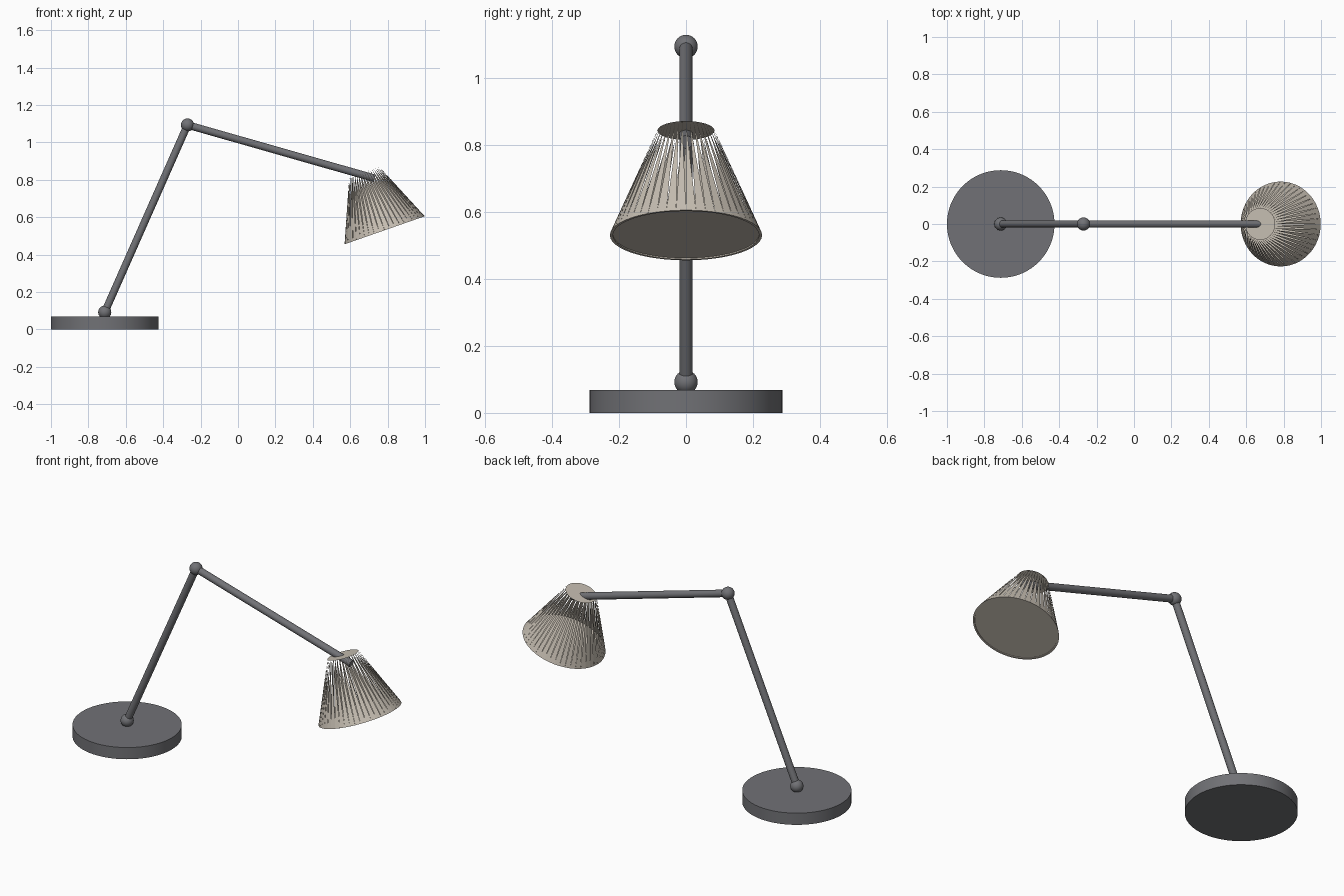
import bpy, bmesh, math
from mathutils import Vector, Matrix

cube = bpy.data.objects.get("Cube")
if cube:
    bpy.data.objects.remove(cube, do_unlink=True)


def material(name, rgb):
    m = bpy.data.materials.new(name)
    m.use_nodes = True
    m.diffuse_color = (*rgb, 1)
    bsdf = next(n for n in m.node_tree.nodes if n.type == 'BSDF_PRINCIPLED')
    bsdf.inputs["Base Color"].default_value = (*rgb, 1)
    bsdf.inputs["Roughness"].default_value = 0.6
    return m


GREY = material("dark grey metal", (0.165, 0.167, 0.18))
BEIGE = material("warm beige", (0.56, 0.51, 0.44))


def finish(obj, name, mat):
    obj.name = obj.data.name = name
    obj.data.materials.append(mat)
    bpy.ops.object.shade_smooth_by_angle(angle=math.radians(35))
    return obj


def rod(name, a, b, radius, segments=32):
    a, b = Vector(a), Vector(b)
    axis = b - a
    bpy.ops.mesh.primitive_cylinder_add(
        vertices=segments, radius=radius, depth=axis.length, location=(a + b) / 2,
        rotation=axis.to_track_quat('Z', 'Y').to_euler())
    return finish(bpy.context.object, name, GREY)


def ball(name, centre, radius):
    bpy.ops.mesh.primitive_uv_sphere_add(segments=32, ring_count=16,
                                         radius=radius, location=centre)
    return finish(bpy.context.object, name, GREY)


# Base, joints and two arms
BASE_X = -0.7125
low_joint = (BASE_X, 0, 0.092)
elbow = (-0.27, 0, 1.093)
rod("base", (BASE_X, 0, 0), (BASE_X, 0, 0.068), 0.2875, 96)
ball("lower_joint", low_joint, 0.035)
ball("elbow_joint", elbow, 0.035)
rod("lower_arm", low_joint, elbow, 0.02)
rod("upper_arm", elbow, (0.73, 0, 0.808), 0.02)

# Lampshade frame: local z runs from the rim up to the cap, tilted towards -x
TILT = math.asin(0.33)
SHADE = Matrix.Translation((0.784, 0, 0.53)) @ Matrix.Rotation(-TILT, 4, 'Y')
RIM_R, CAP_R, HEIGHT, SLATS = 0.227, 0.085, 0.331, 48


def shade_part(name, build):
    bm = bmesh.new()
    build(bm)
    mesh = bpy.data.meshes.new(name)
    bm.to_mesh(mesh)
    bm.free()
    obj = bpy.data.objects.new(name, mesh)
    obj.matrix_world = SHADE
    mesh.materials.append(BEIGE)
    bpy.context.collection.objects.link(obj)
    return obj


def ring(bm, radius, z):
    return [bm.verts.new((radius * math.cos(math.tau * i / SLATS),
                          radius * math.sin(math.tau * i / SLATS), z))
            for i in range(SLATS)]


# Tapering slats: wide at the rim, pointed at the cap
def slats(bm):
    low, high = ring(bm, RIM_R, 0), ring(bm, CAP_R, HEIGHT)
    for i in range(SLATS):
        bm.faces.new((low[i], low[(i + 1) % SLATS], high[i]))


# Flat cap on top
def cap(bm):
    bm.faces.new(ring(bm, CAP_R, HEIGHT))


# Narrow rim around a slightly recessed diffuser
def rim(bm):
    outer, inner = ring(bm, RIM_R, 0), ring(bm, RIM_R - 0.009, 0)
    recess = ring(bm, RIM_R - 0.009, 0.004)
    for i in range(SLATS):
        j = (i + 1) % SLATS
        bm.faces.new((outer[j], outer[i], inner[i], inner[j]))
        bm.faces.new((inner[j], inner[i], recess[i], recess[j]))


def diffuser(bm):
    bm.faces.new(ring(bm, RIM_R - 0.009, 0.004)[::-1])


for part_name, builder in (("shade_slats", slats), ("shade_cap", cap),
                           ("shade_rim", rim), ("shade_diffuser", diffuser)):
    shade_part(part_name, builder)
